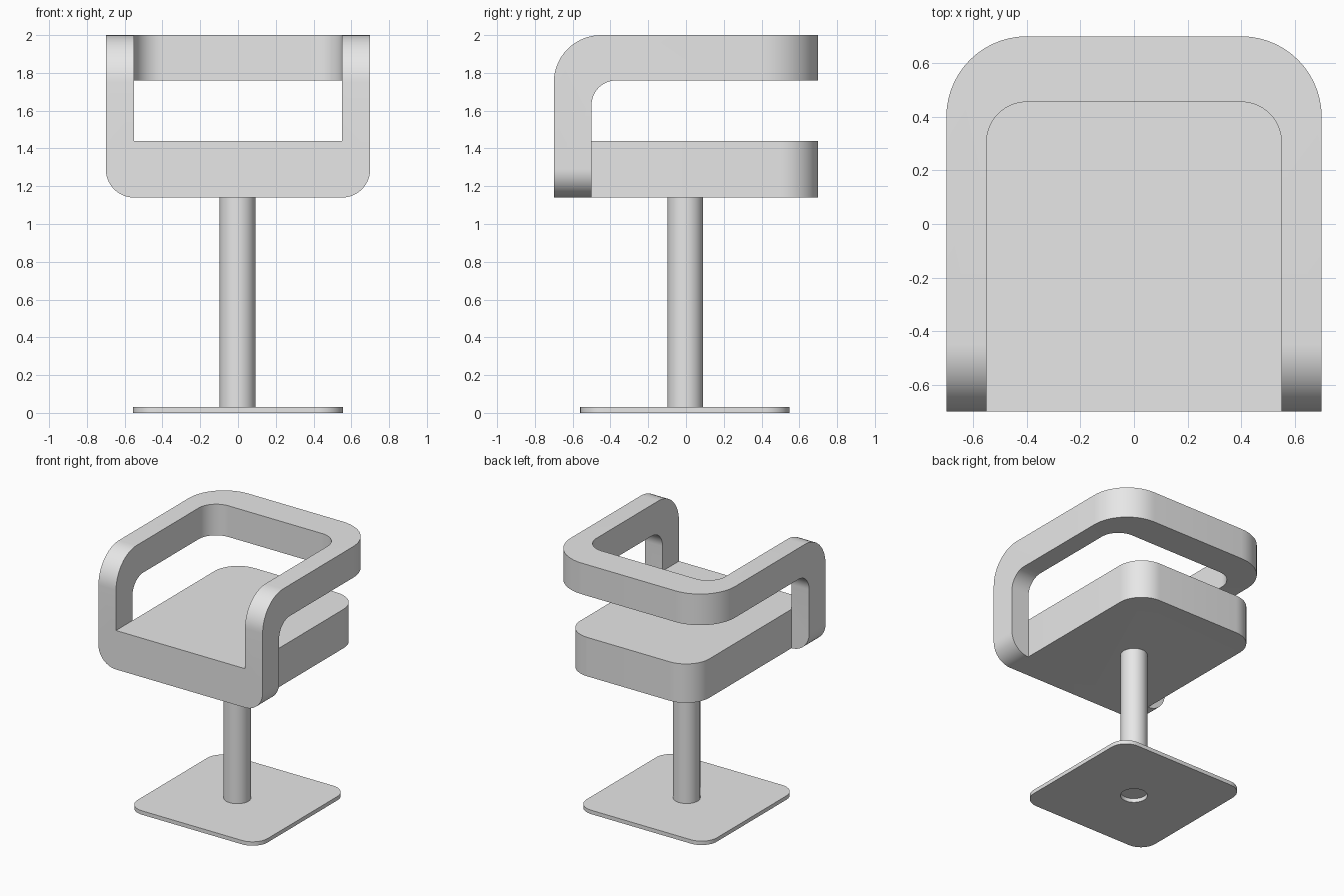
import bpy, bmesh, math
from mathutils import Vector

if "Cube" in bpy.data.objects:
    bpy.data.objects.remove(bpy.data.objects["Cube"])

grey = bpy.data.materials.new("light_grey")
grey.diffuse_color = (0.8, 0.8, 0.8, 1)
grey.use_nodes = True
grey.node_tree.nodes["Principled BSDF"].inputs["Base Color"].default_value = grey.diffuse_color


def rounded(corners, steps=14):
    """Outline from (a, b, radius) right-angled corners, filleted where radius > 0."""
    out = []
    for i, (a, b, r) in enumerate(corners):
        p = Vector((a, b))
        if r == 0:
            out.append(p)
            continue
        d1 = (Vector(corners[i - 1][:2]) - p).normalized()
        d2 = (Vector(corners[(i + 1) % len(corners)][:2]) - p).normalized()
        c = p + r * (d1 + d2)
        for k in range(steps + 1):
            t = math.pi / 2 * k / steps
            out.append(c - r * (d2 * math.cos(t) + d1 * math.sin(t)))
    return out


def prism(name, outline, axis, lo, hi):
    """Extrude a 2D outline along x (outline y,z), y (x,z) or z (x,y)."""
    def place(p, h):
        return {"x": (h, p.x, p.y), "y": (p.x, h, p.y), "z": (p.x, p.y, h)}[axis]
    bm = bmesh.new()
    low = [bm.verts.new(place(p, lo)) for p in outline]
    high = [bm.verts.new(place(p, hi)) for p in outline]
    bm.faces.new(low)
    bm.faces.new(high)
    for i in range(len(low)):
        j = (i + 1) % len(low)
        bm.faces.new((low[i], low[j], high[j], high[i]))
    bmesh.ops.recalc_face_normals(bm, faces=bm.faces)
    mesh = bpy.data.meshes.new(name)
    bm.to_mesh(mesh)
    bm.free()
    mesh.materials.append(grey)
    obj = bpy.data.objects.new(name, mesh)
    bpy.context.collection.objects.link(obj)
    return obj


def combine(obj, other, operation):
    """Apply an exact boolean and delete the helper."""
    mod = obj.modifiers.new("cut", "BOOLEAN")
    mod.operation, mod.solver, mod.object = operation, "EXACT", other
    bpy.context.view_layer.objects.active = obj
    bpy.ops.object.modifier_apply(modifier=mod.name)
    bpy.data.objects.remove(other)


def rectangle(x0, x1, y0, y1, front_r, back_r):
    return rounded([(x0, y0, front_r), (x1, y0, front_r),
                    (x1, y1, back_r), (x0, y1, back_r)])


def circle(x, y, r, n=48):
    return [Vector((x + r * math.cos(2 * math.pi * i / n),
                    y + r * math.sin(2 * math.pi * i / n))) for i in range(n)]


# Arm frame: side profile, trimmed by its U-shaped plan and rounded front outline
seat = prism("seat_with_arm_rail", rounded([
    (-0.7, 1.0, 0), (-0.7, 2.0, 0.25), (0.8, 2.0, 0), (0.8, 1.76, 0),
    (-0.5, 1.76, 0.13), (-0.5, 1.0, 0)]), "x", -0.8, 0.8)
plan = prism("plan_cutter", rounded([
    (-0.7, -0.8, 0), (-0.7, 0.7, 0.3), (0.7, 0.7, 0.3), (0.7, -0.8, 0),
    (0.55, -0.8, 0), (0.55, 0.455, 0.15), (-0.55, 0.455, 0.15), (-0.55, -0.8, 0)]),
    "z", 0.9, 2.1)
combine(seat, plan, "INTERSECT")
front = prism("front_cutter", rectangle(-0.7, 0.7, 1.14, 2.2, 0.15, 0), "y", -0.9, 0.9)
combine(seat, front, "INTERSECT")

# Seat cushion joined between the front posts
cushion = prism("cushion", rectangle(-0.55, 0.55, -0.7, 0.7, 0, 0.2), "z", 1.14, 1.44)
combine(seat, cushion, "UNION")

# Pedestal column
column = prism("column", circle(-0.003, -0.004, 0.095), "z", 0.03, 1.14)

# Base plate with a hole beneath the column
base = prism("base_plate", rectangle(-0.555, 0.555, -0.56, 0.547, 0.13, 0.13), "z", 0, 0.03)
hole = prism("hole_cutter", circle(-0.003, -0.004, 0.095), "z", -0.1, 0.1)
combine(base, hole, "DIFFERENCE")

# Smooth curves, sharp edges
for obj in (seat, column, base):
    bpy.ops.object.select_all(action="DESELECT")
    obj.select_set(True)
    bpy.context.view_layer.objects.active = obj
    bpy.ops.object.shade_smooth_by_angle(angle=math.radians(30))
